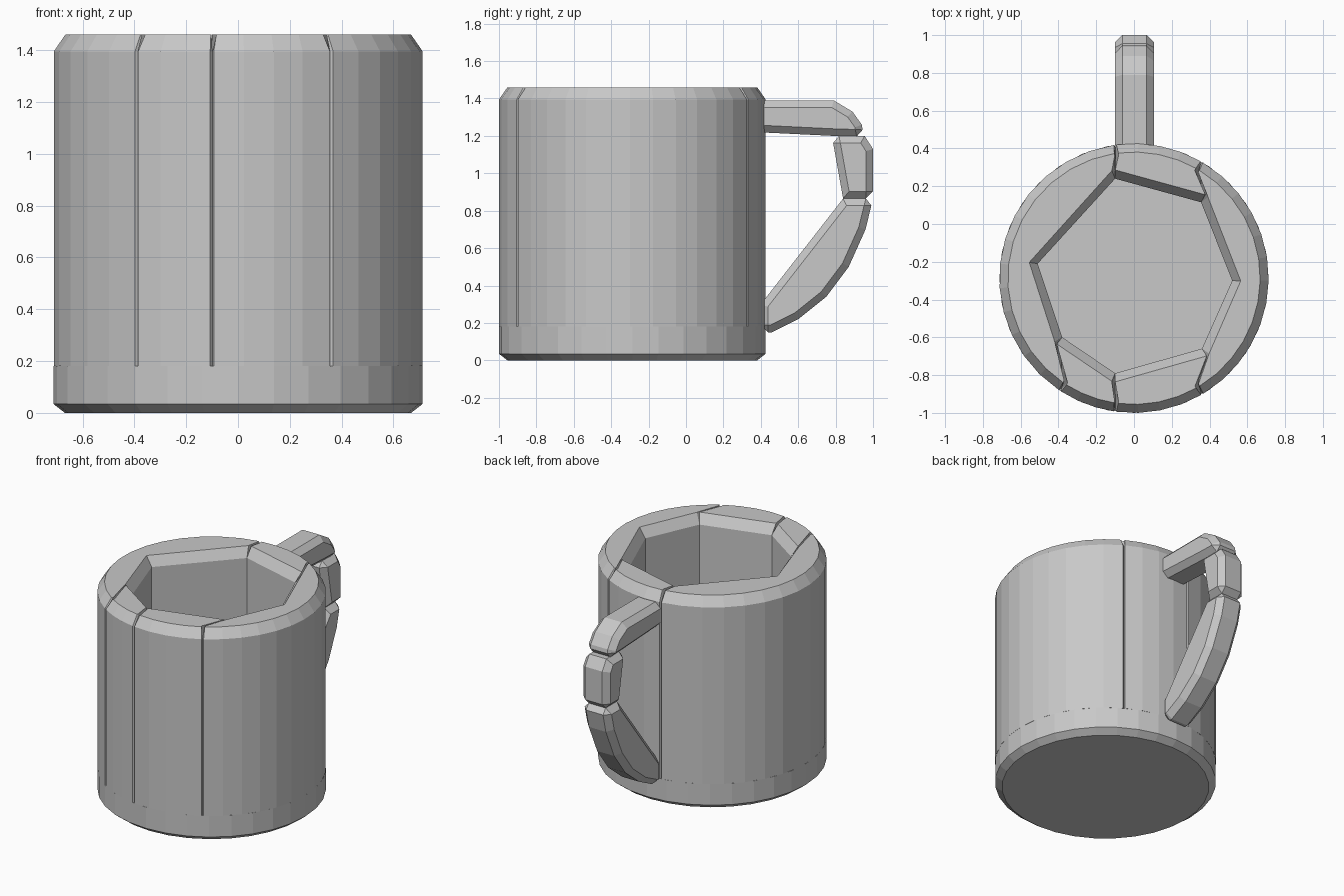
import bpy, bmesh
from math import atan2, cos, sin, tau, ceil

cube = bpy.data.objects.get("Cube")
if cube:
    bpy.data.objects.remove(cube)

CY, R = -0.287, 0.713          # body axis and radius
FLOOR, TOP = 0.18, 1.46

grey = bpy.data.materials.new("plain grey")
grey.use_nodes = True
colour = (0.58, 0.58, 0.58, 1)
grey.diffuse_color = colour
grey.node_tree.nodes["Principled BSDF"].inputs["Base Color"].default_value = colour


def loft(name, rings):
    """Closed solid through matching rings of points."""
    bm = bmesh.new()
    loops = [[bm.verts.new(p) for p in ring] for ring in rings]
    n = len(loops[0])
    for low, high in zip(loops, loops[1:]):
        for i in range(n):
            j = (i + 1) % n
            bm.faces.new((low[i], low[j], high[j], high[i]))
    bm.faces.new(loops[0][::-1])
    bm.faces.new(loops[-1])
    bmesh.ops.recalc_face_normals(bm, faces=bm.faces)
    mesh = bpy.data.meshes.new(name)
    bm.to_mesh(mesh)
    bm.free()
    mesh.materials.append(grey)
    obj = bpy.data.objects.new(name, mesh)
    bpy.context.collection.objects.link(obj)
    return obj


def polar(r, a, z):
    return (r * cos(a), CY + r * sin(a), z)


# Base disc with a chamfered foot
loft("base", [[polar(r, tau * i / 32, z) for i in range(32)]
              for r, z in ((R - 0.045, 0), (R, 0.035), (R, FLOOR))])

# Wall blocks: each spans two cavity corners; (inner x, y, outer x, y, has groove)
seams = [(-0.1, 0.24, -0.1, 0.42, 1), (-0.51, -0.21, -0.71, -0.21, 0),
         (-0.38, -0.6, -0.39, -0.88, 1), (-0.1, -0.79, -0.1, -0.99, 1),
         (0.36, -0.66, 0.36, -0.9, 1), (0.52, -0.3, 0.71, -0.3, 0),
         (0.355, 0.115, 0.36, 0.33, 1)]


def wall_block(name, start, end):
    a = atan2(start[3] - CY, start[2])
    b = atan2(end[3] - CY, end[2])
    b += tau if b < a else 0
    steps = ceil((b - a) / (tau / 32))
    lo, hi = a + 0.01 * start[4], b - 0.01 * end[4]
    arc = [(lo + (hi - lo) * i / steps, R) for i in range(steps + 1)]
    arc = [(a, R - 0.012 * start[4])] + arc[1 - start[4]:steps + end[4]] + [(b, R - 0.012 * end[4])]

    def ring(z, inset, spread, gap):
        def corner(s, turn):
            x, y = s[0], s[1] - CY
            r = (x * x + y * y) ** 0.5 + spread
            return polar(r, atan2(y, x) + turn * gap * s[4], z)
        outer = []
        for k, (t, r) in enumerate(arc):
            t = max(t, a + gap * start[4]) if k < 2 else t
            t = min(t, b - gap * end[4]) if k > len(arc) - 3 else t
            outer.append(polar(r - inset, t, z))
        return [corner(start, 1)] + outer + [corner(end, -1)]

    loft(name, [ring(FLOOR, 0, 0, 0), ring(TOP - 0.065, 0, 0, 0),
                ring(TOP, 0.045, 0.045, 0.016)])


for i, seam in enumerate(seams):
    wall_block(f"wall_block_{i + 1}", seam, seams[(i + 1) % len(seams)])

# Handle: three side profiles (y, z) given thickness and chamfered
handle = {
    "handle_top": [(0.38, 1.22), (0.79, 1.2), (0.95, 1.195), (0.94, 1.26),
                   (0.89, 1.33), (0.79, 1.39), (0.38, 1.39)],
    "handle_middle": [(0.84, 0.865), (1.0, 0.865), (1.0, 1.13), (0.955, 1.2), (0.78, 1.2)],
    "handle_bottom": [(0.4, 0.3), (0.4, 0.15), (0.46, 0.15), (0.6, 0.22), (0.75, 0.34),
                      (0.87, 0.5), (0.96, 0.7), (1.0, 0.865), (0.84, 0.865)],
}
for name, outline in handle.items():
    part = loft(name, [[(x, y, z) for y, z in outline] for x in (-0.1, 0.105)])
    bevel = part.modifiers.new("chamfer", "BEVEL")
    bevel.width = 0.038
    bevel.segments = 1
    bevel.limit_method = "ANGLE"
    bevel.angle_limit = 1.48
